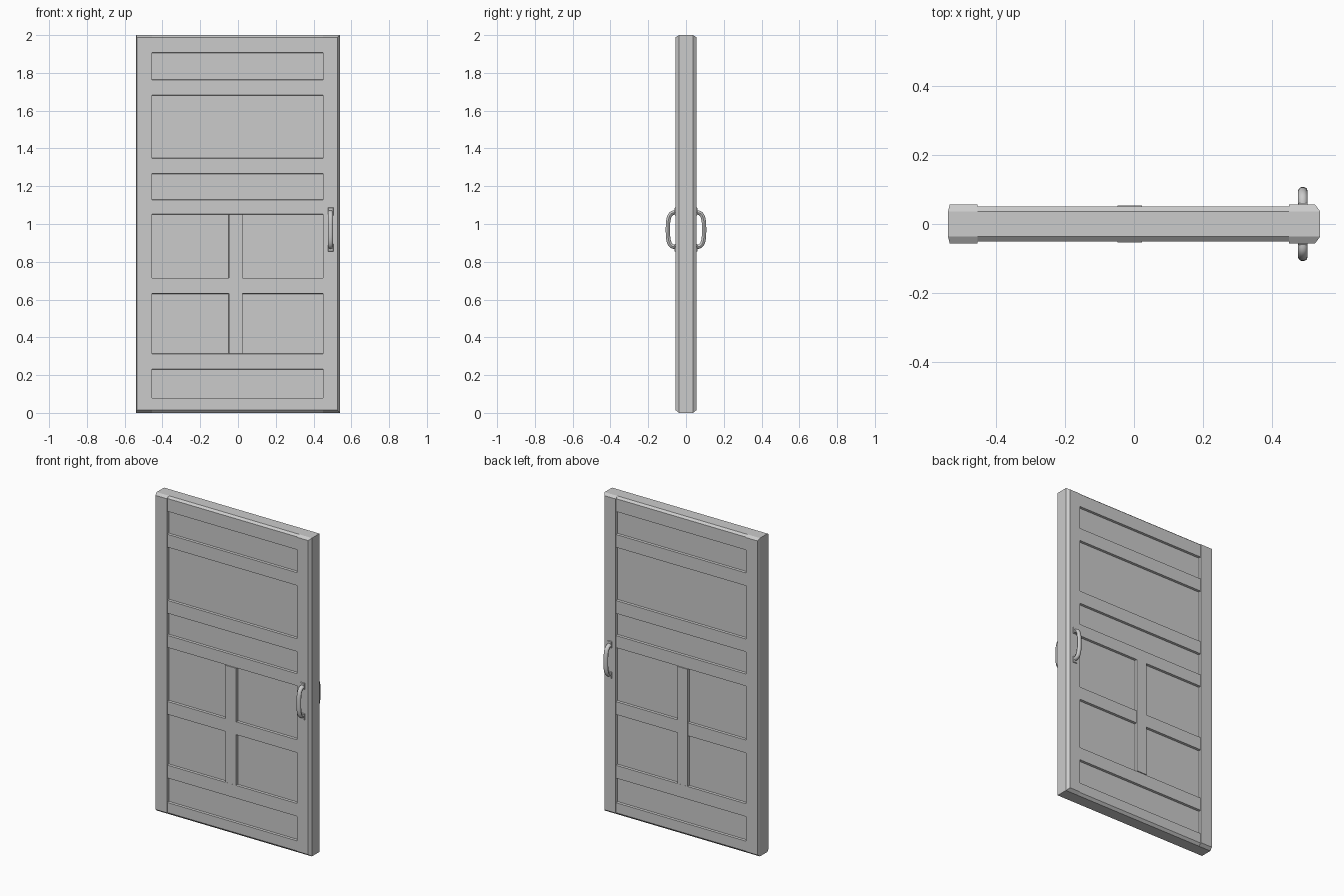
import bpy
import bmesh
import math
from mathutils import Vector

if "Cube" in bpy.data.objects:
    bpy.data.objects.remove(bpy.data.objects["Cube"], do_unlink=True)

grey = bpy.data.materials.new("light_grey")
grey.use_nodes = True
colour = (0.6, 0.6, 0.6, 1)
grey.diffuse_color = colour
grey.node_tree.nodes["Principled BSDF"].inputs["Base Color"].default_value = colour

HALF_W, HEIGHT, CORE = 0.54, 2.0, 0.037
STILE, RAIL = 0.056, 0.051


def finish(name, bm, smooth=False):
    bmesh.ops.recalc_face_normals(bm, faces=bm.faces)
    mesh = bpy.data.meshes.new(name)
    bm.to_mesh(mesh)
    bm.free()
    mesh.materials.append(grey)
    obj = bpy.data.objects.new(name, mesh)
    bpy.context.collection.objects.link(obj)
    if smooth:
        bpy.ops.object.select_all(action="DESELECT")
        obj.select_set(True)
        bpy.context.view_layer.objects.active = obj
        bpy.ops.object.shade_smooth_by_angle(angle=math.radians(40))
    return obj


def slab(name, side, x0, x1, z0, z1, depth, left=0, right=0, low=0, high=0, base=CORE):
    """Raised board on one face of the door; edges slope in by the given amounts."""
    bm = bmesh.new()
    bmesh.ops.create_cube(bm, size=1)
    for v in bm.verts:
        outer = v.co.y > 0
        v.co.x = (x1 - right * outer) if v.co.x > 0 else (x0 + left * outer)
        v.co.z = (z1 - high * outer) if v.co.z > 0 else (z0 + low * outer)
        v.co.y = side * (depth if outer else base)
    return finish(name, bm)


def handle(name, side):
    """Bowed pull swept along a rounded D path."""
    zc, half, reach, steps, ring = 0.97, 0.091, 0.046, 20, 10
    bm = bmesh.new()
    path = []
    for i in range(steps + 1):
        a = math.pi * i / steps
        c, s = math.cos(a), math.sin(a)
        z = zc + half * math.copysign(abs(c) ** 0.7, c)
        path.append(Vector((0.49, side * (0.05 + reach * s ** 0.6), z)))
    rings = []
    for i, p in enumerate(path):
        t = (path[min(i + 1, steps)] - path[max(i - 1, 0)]).normalized()
        n = t.cross(Vector((1, 0, 0)))
        rings.append([bm.verts.new(p + Vector((0.014 * math.cos(b), 0, 0)) + n * 0.012 * math.sin(b))
                      for b in (2 * math.pi * k / ring for k in range(ring))])
    for r, q in zip(rings, rings[1:]):
        for k in range(ring):
            bm.faces.new((r[k], r[k - 1], q[k - 1], q[k]))
    bm.faces.new(rings[0])
    bm.faces.new(rings[-1])
    finish(name, bm, smooth=True)


# Central core, whose faces show as the recessed panels
bm = bmesh.new()
bmesh.ops.create_cube(bm, size=1)
bmesh.ops.scale(bm, verts=bm.verts, vec=(2 * HALF_W, 2 * CORE, HEIGHT))
bmesh.ops.translate(bm, verts=bm.verts, vec=(0, 0, HEIGHT / 2))
finish("door_core", bm)

rails = [("bottom_rail", 0, 0.08), ("lower_rail", 0.315, 0.23), ("middle_rail", 0.63, 0.715),
         ("lock_rail", 1.05, 1.13), ("upper_middle_rail", 1.265, 1.35),
         ("upper_rail", 1.68, 1.765), ("top_rail", 1.905, HEIGHT)]

for face, side in (("front", -1), ("back", 1)):
    # Upright boards with sloped outer edges
    slab(face + "_right_stile", side, -HALF_W, -0.455, 0, HEIGHT, STILE, left=0.005, low=0.015, high=0.012)
    slab(face + "_left_stile", side, 0.45, HALF_W, 0, HEIGHT, STILE, right=0.014, low=0.015, high=0.012)
    # Cross boards
    for name, a, b in rails:
        z0, z1 = min(a, b), max(a, b)
        slab(face + "_" + name, side, -0.455, 0.45, z0, z1, RAIL,
             low=0.015 if z0 == 0 else 0.002, high=0.012 if z1 == HEIGHT else 0.002)
    # Centre upright between the lower panels
    slab(face + "_mullion", side, -0.05, 0.025, 0.315, 1.05, RAIL + 0.003, left=0.002, right=0.002)
    # Pull handle with its two mounting plates
    handle(face + "_handle", side)
    for label, z in (("upper", 1.066), ("lower", 0.874)):
        slab(face + "_" + label + "_handle_plate", side, 0.474, 0.506, z - 0.022, z + 0.022,
             STILE + 0.005, 0.004, 0.004, 0.004, 0.004, base=STILE - 0.003)
